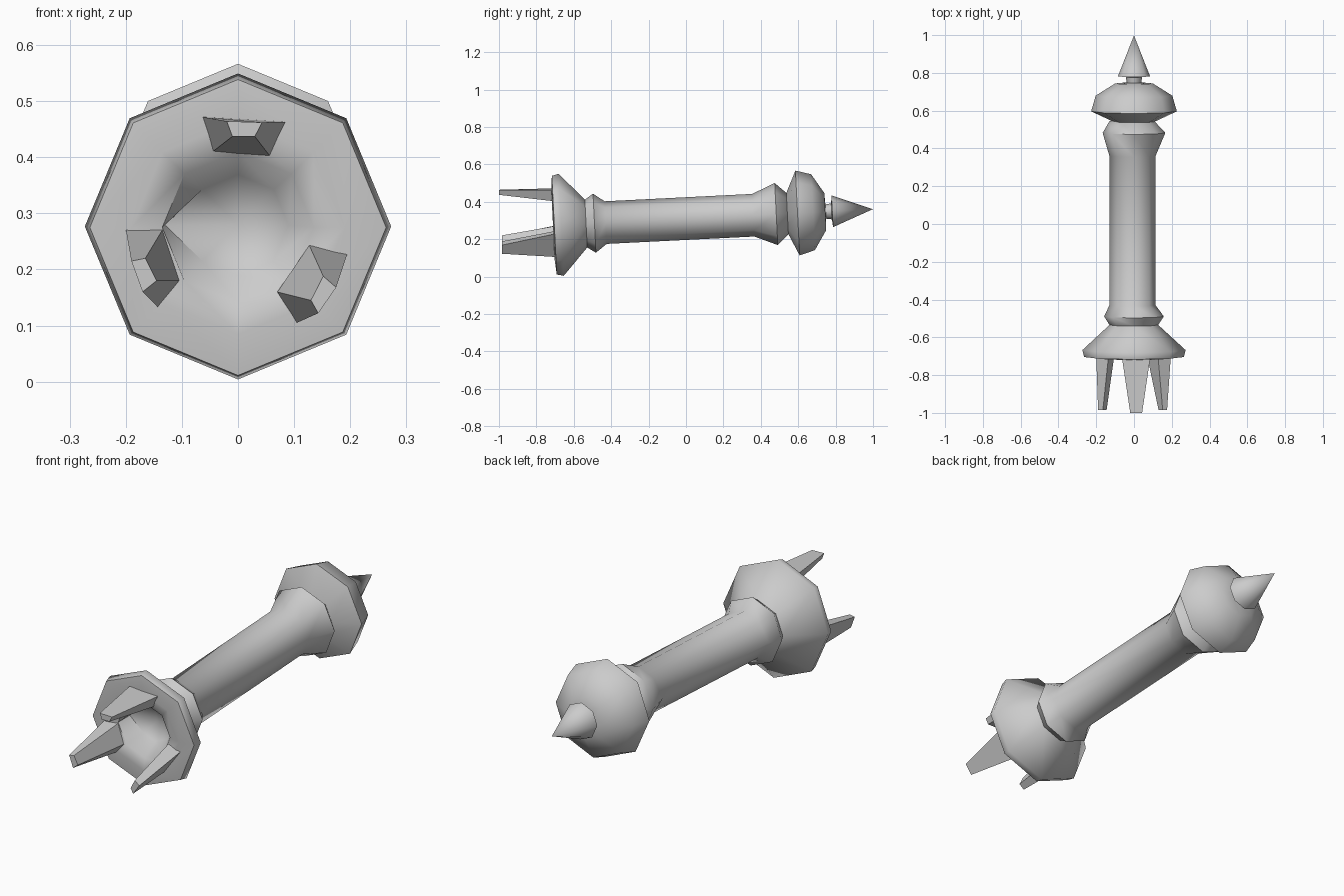
import bpy, bmesh, math
from mathutils import Matrix, Vector

if "Cube" in bpy.data.objects:
    bpy.data.objects.remove(bpy.data.objects["Cube"])

SIDES = 8
TILT = math.atan(0.05)      # the shaft rises slightly towards the back
CENTRE = Vector((0, 0, 0.31))

grey = bpy.data.materials.new("grey metal")
grey.diffuse_color = (0.6, 0.6, 0.6, 1)
grey.use_nodes = True
grey.node_tree.nodes["Principled BSDF"].inputs["Base Color"].default_value = grey.diffuse_color


def finish(name, bm, angle):
    bmesh.ops.recalc_face_normals(bm, faces=bm.faces)
    mesh = bpy.data.meshes.new(name)
    bm.to_mesh(mesh)
    bm.free()
    mesh.materials.append(grey)
    obj = bpy.data.objects.new(name, mesh)
    bpy.context.collection.objects.link(obj)
    bpy.ops.object.select_all(action='DESELECT')
    obj.select_set(True)
    bpy.context.view_layer.objects.active = obj
    bpy.ops.object.shade_smooth_by_angle(angle=math.radians(angle))


def lathe(name, profile, angle=60, ridge=None):
    """Eight-sided turned part; profile is (y along axis, radius)."""
    bm = bmesh.new()
    rings = []
    for y, r in profile:
        if r == 0:
            rings.append([bm.verts.new((0, y, 0))])
            continue
        ring = []
        for i in range(SIDES):
            a = 2 * math.pi * i / SIDES
            # one side of the shaft is pulled out into a ridge
            rr = ridge if ridge and i == SIDES // 2 and r < ridge else r
            ring.append(bm.verts.new((rr * math.cos(a), y, rr * math.sin(a))))
        rings.append(ring)
    for a, b in zip(rings, rings[1:]):
        for i in range(SIDES):
            j = (i + 1) % SIDES
            if len(a) == 1:
                bm.faces.new((a[0], b[i], b[j]))
            elif len(b) == 1:
                bm.faces.new((a[i], a[j], b[0]))
            else:
                bm.faces.new((a[i], a[j], b[j], b[i]))
    bm.transform(Matrix.Translation(CENTRE) @ Matrix.Rotation(TILT, 4, 'X'))
    finish(name, bm, angle)


def claw(name, base, tip, tip_y):
    """Tapered four-sided prong between two (x, z) outlines."""
    bm = bmesh.new()
    a = [bm.verts.new((x, -0.70, z)) for x, z in base]
    b = [bm.verts.new((x, tip_y, z)) for x, z in tip]
    bm.faces.new(a)
    bm.faces.new(b)
    for i in range(4):
        j = (i + 1) % 4
        bm.faces.new((a[i], a[j], b[j], b[i]))
    finish(name, bm, 50)


# Hollow flared head, collars and shaft
lathe("head_and_shaft", [
    (-0.60, 0), (-0.62, 0.09), (-0.70, 0.135), (-0.712, 0.19), (-0.705, 0.264),
    (-0.668, 0.273), (-0.535, 0.128), (-0.49, 0.158), (-0.43, 0.114),
    (0.36, 0.114), (0.483, 0.166), (0.545, 0.108), (0.56, 0)], ridge=0.13)

# Rounded pommel with its short neck
lathe("pommel", [
    (0.53, 0), (0.54, 0.105), (0.597, 0.227), (0.68, 0.203), (0.745, 0.10),
    (0.748, 0.038), (0.79, 0.045), (0.80, 0)])

# Pointed finial
lathe("finial_spike", [(0.775, 0), (0.783, 0.085), (1.0, 0)])

# Three prongs on the head rim
claw("top_claw",
     [(-0.065, 0.472), (0.087, 0.463), (0.057, 0.402), (-0.045, 0.41)],
     [(-0.02, 0.464), (0.043, 0.462), (0.03, 0.437), (-0.01, 0.437)], -1.0)
claw("right_claw",
     [(0.195, 0.228), (0.105, 0.105), (0.07, 0.16), (0.127, 0.243)],
     [(0.175, 0.168), (0.143, 0.122), (0.13, 0.145), (0.152, 0.188)], -0.985)
claw("left_claw",
     [(-0.2, 0.272), (-0.143, 0.133), (-0.105, 0.18), (-0.135, 0.27)],
     [(-0.19, 0.215), (-0.17, 0.16), (-0.145, 0.18), (-0.165, 0.22)], -0.985)
